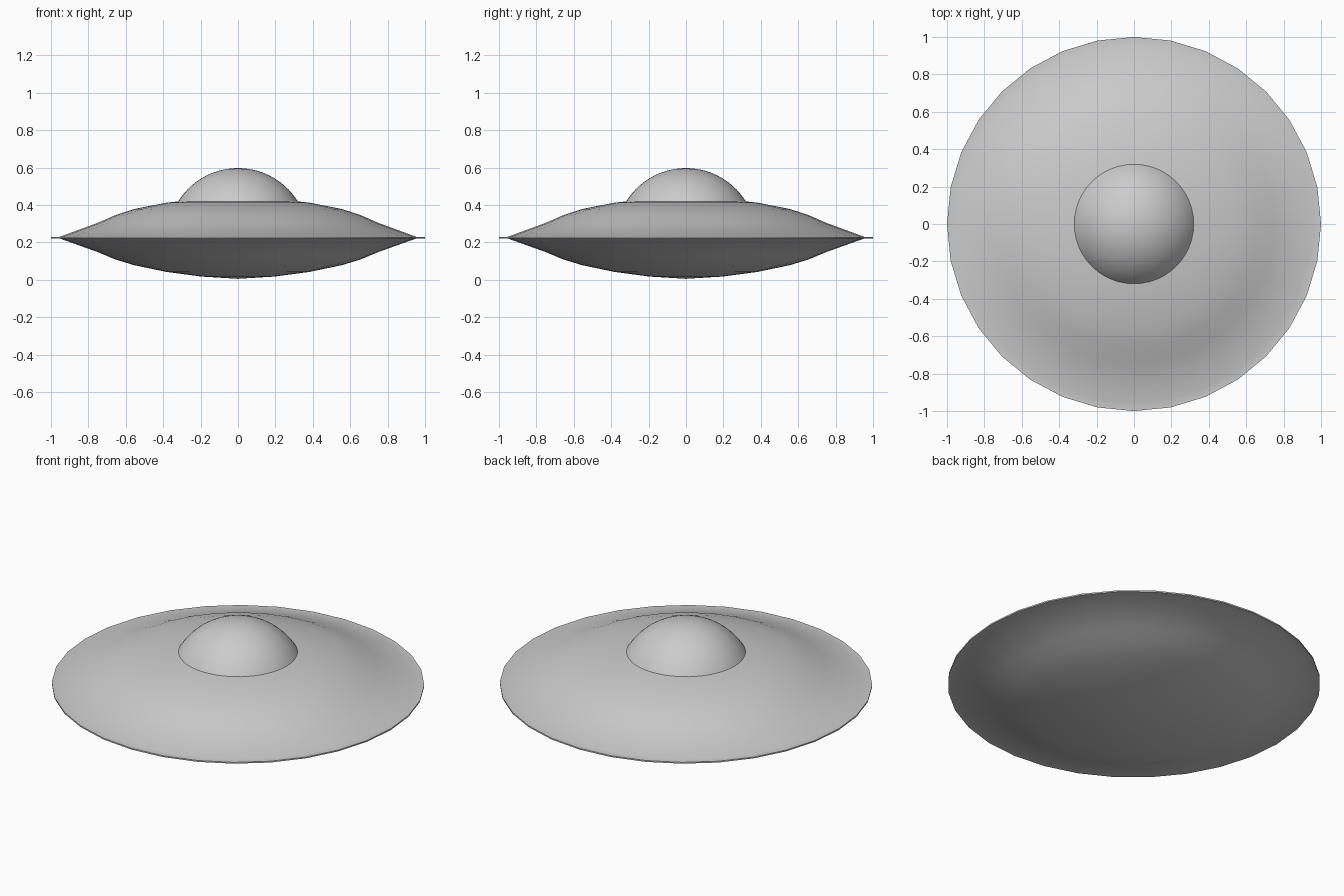
import bpy, bmesh, math

if "Cube" in bpy.data.objects:
    bpy.data.objects.remove(bpy.data.objects["Cube"])

def lathe(name, profile, segments, angle=40):
    """Revolve an (r, z) profile around the z axis."""
    bm = bmesh.new()
    verts = [bm.verts.new((0, -r, z)) for r, z in profile]
    edges = [bm.edges.new(pair) for pair in zip(verts, verts[1:])]
    bmesh.ops.spin(bm, geom=verts + edges, cent=(0, 0, 0), axis=(0, 0, 1),
                   angle=2 * math.pi, steps=segments)
    bmesh.ops.remove_doubles(bm, verts=bm.verts, dist=0.0005)
    bmesh.ops.recalc_face_normals(bm, faces=bm.faces)
    mesh = bpy.data.meshes.new(name)
    bm.to_mesh(mesh)
    bm.free()
    obj = bpy.data.objects.new(name, mesh)
    bpy.context.collection.objects.link(obj)
    bpy.ops.object.select_all(action='DESELECT')
    obj.select_set(True)
    bpy.context.view_layer.objects.active = obj
    bpy.ops.object.shade_smooth_by_angle(angle=math.radians(angle))
    return obj

# Saucer hull: shallow bowl, thin knife-like rim, shallow top
hull = [(0, 0.005), (0.195, 0.017), (0.383, 0.042), (0.556, 0.078),
        (0.66, 0.11), (0.75, 0.148), (0.955, 0.221),
        (1.0, 0.221), (1.0, 0.229), (0.955, 0.229),
        (0.75, 0.304), (0.66, 0.344), (0.556, 0.378),
        (0.383, 0.412), (0.195, 0.432), (0, 0.44)]
lathe("saucer_hull", hull, 32)

# Cockpit dome: spherical cap set into the hull
R, centre = 0.376, 0.221
cap = math.acos((0.40 - centre) / R)
dome = [(R * math.sin(cap * i / 12), centre + R * math.cos(cap * i / 12))
        for i in range(13)]
lathe("cockpit_dome", dome, 48)
